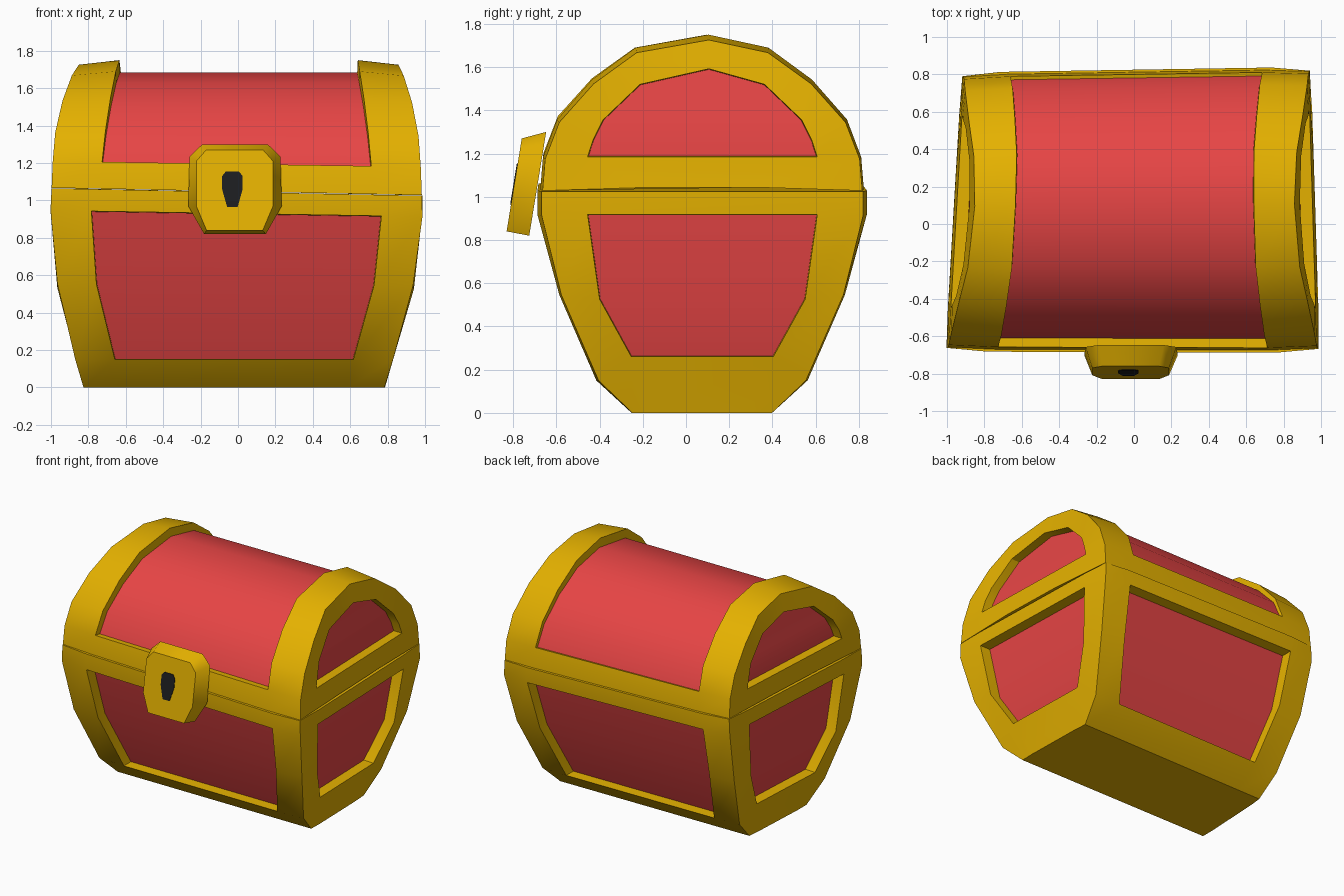
import bpy, bmesh, math
from mathutils import Vector

if "Cube" in bpy.data.objects:
    bpy.data.objects.remove(bpy.data.objects["Cube"])


def material(name, rgb):
    m = bpy.data.materials.new(name)
    m.diffuse_color = (*rgb, 1)
    m.use_nodes = True
    m.node_tree.nodes["Principled BSDF"].inputs["Base Color"].default_value = m.diffuse_color
    return m


GOLD = material("gold", (0.78, 0.44, 0.0))
RED = material("red", (0.81, 0.06, 0.06))
BLACK = material("dark keyhole", (0.012, 0.013, 0.014))
YC = 0.07                                   # middle of the chest in depth
SEAM = 1.045


def place(x, y, z):
    """Hand-made look: narrower at the back, right end deeper, seam tilting down to the right."""
    y = YC + 0.006 * x + y * (1 + 0.012 * x)
    z -= 0.02 * x * max(0, 1 - abs(z - SEAM) / 0.65)
    x = x * (1 - 0.045 * (y + 0.67)) + 0.0136 * y + 0.002 - 0.02 * max(0, 1 - z)
    return (x, y, z)


def finish(name, bm, mats, angle=30):
    bmesh.ops.recalc_face_normals(bm, faces=bm.faces[:])
    me = bpy.data.meshes.new(name)
    bm.to_mesh(me)
    bm.free()
    for m in mats:
        me.materials.append(m)
    for p in me.polygons:
        p.use_smooth = True
    me.set_sharp_from_angle(angle=math.radians(angle))
    ob = bpy.data.objects.new(name, me)
    bpy.context.collection.objects.link(ob)
    return ob


def recess(bm, panels):
    """Sink each group of faces into its gold frame and colour it red."""
    bmesh.ops.recalc_face_normals(bm, faces=bm.faces[:])
    for faces, move in panels:
        bm.normal_update()
        bmesh.ops.inset_region(bm, faces=faces, thickness=0.003, depth=0,
                               use_even_offset=True, use_boundary=True)
        for v in {v for f in faces for v in f.verts}:
            v.co = move(v.co)
        for f in faces:
            f.material_index = 1


def push(x, y):
    return lambda co: co + Vector((x, y, 0))


def shrink_lid(co):
    """Radial recess of the rounded lid panel."""
    return Vector((co.x, 0.085 + (co.y - YC) * 0.955,
                   SEAM + (co.z - SEAM) * 0.908 + 0.012 * (1.75 - co.z)))


# Chest body: rings of 12 points, the centre cells of each wall become panels
# rows: z, half width, half depth, front panel half width, side panel half depth, side z, side half width, bulge
ROWS = [(0, .82, .32, .62, .22, 0, .825, 0),
        (.15, .86, .475, .645, .325, .26, .895, .01),
        (.55, .955, .645, .745, .47, .53, .965, .01),
        (.93, .995, .735, .775, .525, .935, 1.0, .02),
        (SEAM, .99, .735, .775, .525, SEAM, 1.0, .02)]
bm = bmesh.new()
rings = []
for z, hx, hy, px, py, zs, sx, bulge in ROWS:
    by = hy + bulge
    pts = [(-hx, -hy, z), (-px, -by, z), (px, -by, z),
           (hx, -hy, z), (sx, -py, zs), (sx, py, zs),
           (hx, hy, z), (px, by, z), (-px, by, z),
           (-hx, hy, z), (-sx, py, zs), (-sx, -py, zs)]
    rings.append([bm.verts.new(place(*p)) for p in pts])
panels = {j: [] for j in (1, 4, 7, 10)}
for i in range(len(rings) - 1):
    a, b = rings[i], rings[i + 1]
    for j in range(12):
        k = (j + 1) % 12
        f = bm.faces.new((a[j], a[k], b[k], b[j]))
        if j in panels and i in (1, 2):
            panels[j].append(f)
bm.faces.new(rings[0][::-1])
bm.faces.new(rings[-1])
D = 0.08
recess(bm, [(panels[1], push(0, D)), (panels[4], push(-D, 0)),
            (panels[7], push(0, -D)), (panels[10], push(D, 0))])
finish("chest_body", bm, [GOLD, RED])

# Lid: half arch rows, mirrored front to back
# half depth, z, outer half width, band inner half width
ARCH = [(.742, SEAM + .003, .99, .735), (.73, 1.195, .985, .72), (.665, 1.365, .975, .705),
        (.505, 1.545, .945, .685), (.305, 1.69, .905, .665), (-.03, 1.75, .885, .66)]
# gable panel: half depth, z, half width
GABLE = [(.525, 1.2, .985), (.50, 1.275, .978), (.455, 1.365, .96), (.285, 1.525, .93), (-.03, 1.595, .915)]


def mirrored(rows):
    front = [(-r[0], *r[1:]) for r in rows]
    return front + list(rows[-2::-1])


bm = bmesh.new()
cols = [[], [], [], []]
for y, z, hx, px in mirrored(ARCH):
    yo, zo = y * 0.985, SEAM + .003 + (z - SEAM - .003) * 0.965
    for c, p in zip(cols, [(-hx, yo, zo), (-px, y, z), (px, y, z), (hx, yo, zo)]):
        c.append(bm.verts.new(place(*p)))
top_panel = []
for k in range(10):
    for c in range(3):
        f = bm.faces.new((cols[c][k], cols[c + 1][k], cols[c + 1][k + 1], cols[c][k + 1]))
        if c == 1 and 1 <= k <= 8:
            top_panel.append(f)
panels = [(top_panel, shrink_lid)]
lows = {}
for s, out in ((-1, cols[0]), (1, cols[3])):
    inn = [None] + [bm.verts.new(place(s * x, y, z)) for y, z, x in mirrored(GABLE)]
    low = [bm.verts.new(place(s * 1.0, y, SEAM + .018)) for y in (-.25, .25)]
    lows[s] = low
    for k in range(1, 9):
        bm.faces.new((out[k], out[k + 1], inn[k + 1], inn[k]))
    bm.faces.new((out[0], out[1], inn[1], low[0]))
    bm.faces.new((low[0], inn[1], inn[9], low[1]))
    bm.faces.new((low[1], inn[9], out[9], out[10]))
    strip = [bm.faces.new((inn[k], inn[k + 1], inn[9 - k], inn[10 - k])) for k in range(1, 4)]
    strip.append(bm.faces.new((inn[4], inn[5], inn[6])))
    panels.append((strip, push(-s * 0.065, 0)))
bm.faces.new([c[0] for c in cols] + lows[1] + [c[10] for c in cols[::-1]] + lows[-1][::-1])
recess(bm, panels)
finish("chest_lid", bm, [GOLD, RED])


# Lock plate and keyhole: tilted chamfered blocks
def tilted(z, off=0.0):
    return -0.83 + 0.163 * (z - 0.84) + off


def block(name, front, back, y_front, y_back, mat):
    bm = bmesh.new()
    a = [bm.verts.new((x, tilted(z, y_front), z)) for x, z in front]
    b = [bm.verts.new((x, tilted(z, y_back), z)) for x, z in back]
    n = len(a)
    bm.faces.new(a)
    bm.faces.new(b[::-1])
    for i in range(n):
        bm.faces.new((a[i], a[(i + 1) % n], b[(i + 1) % n], b[i]))
    finish(name, bm, [mat], 48)


def outline(cx, half):
    return [(cx + x, z) for x, z in half] + [(cx - x, z) for x, z in half[::-1]]


block("lock_plate",
      outline(-.018, [(.15, .84), (.205, .97), (.205, 1.21), (.152, 1.27)]),
      outline(-.016, [(.165, .82), (.25, .97), (.243, 1.235), (.175, 1.30)]),
      0, 0.108, GOLD)
hole = outline(-.03, [(.028, .965), (.055, 1.06), (.055, 1.13), (.035, 1.155)])
block("keyhole", hole, hole, -0.004, 0.003, BLACK)
